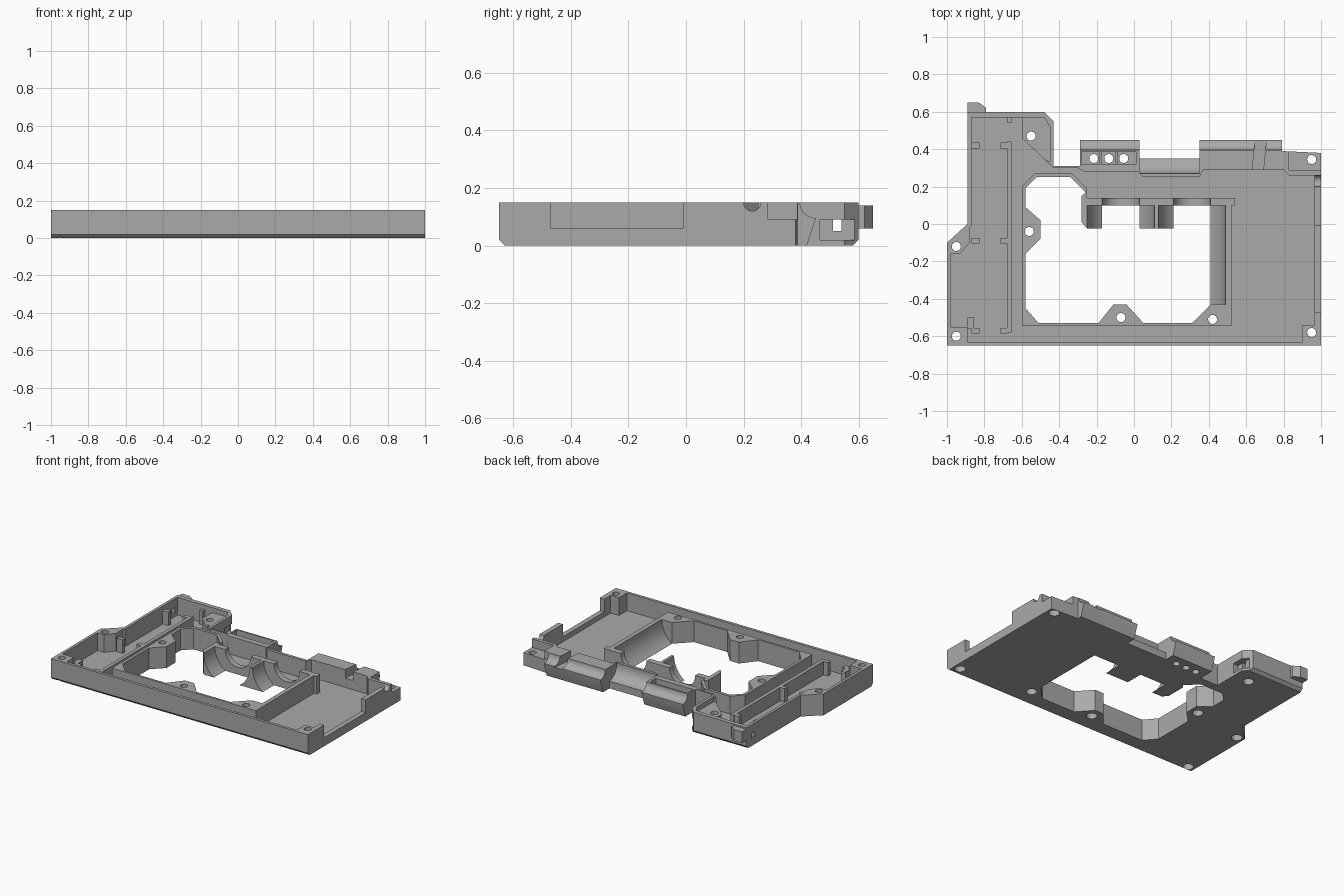
import bpy
import bmesh
from mathutils import Vector

cube = bpy.data.objects.get("Cube")
if cube:
    bpy.data.objects.remove(cube, do_unlink=True)

grey = bpy.data.materials.new("plain_grey")
grey.use_nodes = True
COLOUR = (0.40, 0.40, 0.40, 1)
grey.diffuse_color = COLOUR
grey.node_tree.nodes["Principled BSDF"].inputs["Base Color"].default_value = COLOUR

TOP, FLOOR = 0.15, 0.025


def extrude(name, base, offset):
    """Closed prism from a flat outline pushed along an offset."""
    bm = bmesh.new()
    face = bm.faces.new([bm.verts.new(p) for p in base])
    ext = bmesh.ops.extrude_face_region(bm, geom=[face])
    moved = [g for g in ext["geom"] if isinstance(g, bmesh.types.BMVert)]
    bmesh.ops.translate(bm, verts=moved, vec=Vector(offset))
    bmesh.ops.recalc_face_normals(bm, faces=bm.faces)
    mesh = bpy.data.meshes.new(name)
    bm.to_mesh(mesh)
    bm.free()
    mesh.materials.append(grey)
    ob = bpy.data.objects.new(name, mesh)
    bpy.context.collection.objects.link(ob)
    return ob


def slab(name, pts, z0, z1):
    return extrude(name, [(x, y, z0) for x, y in pts], (0, 0, z1 - z0))


def box(name, x0, x1, y0, y1, z0, z1):
    return slab(name, [(x0, y0), (x1, y0), (x1, y1), (x0, y1)], z0, z1)


def bar(name, profile, x0, x1):
    """Prism along x from a (y, z) profile."""
    return extrude(name, [(x0, y, z) for y, z in profile], (x1 - x0, 0, 0))


def rod(name, centre, radius, length, axis, sides=48):
    bpy.ops.mesh.primitive_cylinder_add(vertices=sides, radius=radius, depth=length, location=centre)
    ob = bpy.context.object
    ob.name = name
    if axis == "X":
        ob.rotation_euler.y = 1.5708
    elif axis == "Y":
        ob.rotation_euler.x = 1.5708
    return ob


def combine(target, other, operation):
    mod = target.modifiers.new(operation.lower(), "BOOLEAN")
    mod.operation, mod.object, mod.solver = operation, other, "EXACT"
    bpy.ops.object.select_all(action="DESELECT")
    bpy.context.view_layer.objects.active = target
    target.select_set(True)
    bpy.ops.object.modifier_apply(modifier=mod.name)
    bpy.data.objects.remove(other, do_unlink=True)


# Solid tray outline
body = slab("tray_body", [
    (-1, -.65), (1, -.65), (1, .38), (.79, .39), (.79, .45), (.35, .45), (.35, .35),
    (.03, .35), (.03, .45), (-.29, .45), (-.29, .31), (-.43, .31), (-.43, .55),
    (-.48, .6), (-.89, .6), (-.89, 0), (-1, -.1)], 0, TOP)


def cut(ob):
    combine(body, ob, "DIFFERENCE")


def add(ob):
    combine(body, ob, "UNION")


# Main cavity inside the outer walls
cut(slab("cavity", [
    (-.98, -.63), (.965, -.63), (.965, .26), (.83, .26), (.8, .29), (.37, .29), (.35, .25),
    (.05, .25), (.02, .28), (-.27, .28), (-.3, .3), (-.43, .3), (-.6, .46), (-.6, .57),
    (-.87, .57), (-.87, -.01), (-.98, -.12)], FLOOR, .3))

# Rim around the opening, and corner screw posts
add(slab("opening_rim", [
    (-.6, -.545), (.52, -.545), (.52, .1), (.54, .1), (.54, .14), (-.25, .14),
    (-.25, .19), (-.33, .27), (-.53, .27), (-.6, .2)], .01, TOP))
add(box("left_front_post", .9, .99, -.64, -.54, .01, TOP))
add(box("right_front_post", -.99, -.89, -.64, -.55, .01, TOP))
add(slab("right_side_post", [(-.99, -.16), (-.93, -.16), (-.88, -.1), (-.88, -.005), (-.99, -.105)], .01, TOP))

# Opening through the floor
cut(slab("opening", [
    (-.58, -.45), (-.51, -.53), (-.19, -.53), (-.11, -.43), (-.04, -.43), (.05, -.53),
    (.31, -.53), (.41, -.43), (.41, .1), (.21, .1), (.21, -.025), (.03, -.025), (.03, .1),
    (-.17, .1), (-.17, -.025), (-.25, -.025), (-.28, .01), (-.28, .15), (-.26, .17),
    (-.34, .25), (-.52, .25), (-.58, .19), (-.58, .09), (-.5, .02), (-.5, -.08), (-.58, -.16)], -.1, .3))

# Round cradles and their smaller end saddles
for x, front in ((-.07, -.1), (.31, -.43)):
    cut(rod("cradle", (x, (front + .1) / 2, TOP), .18, .1 - front, "Y", 64))
    cut(rod("saddle", (x, .12, TOP), .1, .1, "Y"))

# Rear edge: pin groove, undercut, scoop and pocket
cut(rod("pin_groove", (.2, .45, TOP), .054, 1.2, "X"))
cut(bar("undercut", [(.42, -.001), (.45, .09), (.5, .09), (.5, -.001)], -.35, .9))
cut(rod("scoop", (.19, .36, .14), .09, .32, "X", 64))
cut(box("socket_pocket", -.28, .01, .32, .385, .06, .3))
for x in (-.18, -.095):
    add(box("pocket_divider", x - .006, x + .006, .31, .39, .05, .11))
for x in (-.215, -.135, -.055):
    cut(rod("socket_hole", (x, .35, .05), .024, .3, "Z", 24))
cut(slab("cable_exit", [(.63, .27), (.69, .27), (.71, .47), (.65, .47)], .09, .3))

# Left side: side notch, cable groove and lowered corner
cut(box("side_notch", .9, 1.1, -.47, -.01, .06, .3))
cut(rod("cable_groove", (1, .23, TOP), .03, .16, "X", 32))
cut(box("low_corner", .83, 1.1, .285, .5, .09, .3))

# Rear tower: lowered post top, side slot, tab
cut(slab("post_top", [(-.7, .55), (-.7, .4), (-.53, .38), (-.45, .33), (-.45, .52), (-.48, .57), (-.7, .57)], .115, .3))
cut(box("tower_slot", -.47, -.4, .465, .585, .02, .09))
cut(box("tower_window", -1, -.4, .51, .54, .05, .09))
add(slab("tower_tab", [(-.89, .59), (-.79, .59), (-.79, .62), (-.83, .65), (-.89, .65)], .06, .14))

# Chamfers along the lower front and rear edges
cut(bar("front_chamfer", [(-.66, -.01), (-.63, -.01), (-.63, 0), (-.65, .02), (-.66, .02)], -1.1, 1.1))
cut(bar("rear_chamfer", [(.61, -.01), (.58, -.01), (.58, 0), (.6, .02), (.61, .02)], -1.1, -.3))

# Screw holes, wider from below
for x, y in ((.95, .345), (.95, -.58), (-.95, -.6), (-.95, -.12),
             (-.55, .47), (-.56, -.04), (-.07, -.5), (.42, -.51)):
    cut(rod("screw_hole", (x, y, .1), .024, .4, "Z", 24))
    cut(rod("screw_recess", (x, y, 0), .035, .1, "Z", 24))

# Board rail and its clips
box("board_rail", -.68, -.655, -.58, .44, FLOOR, .12)
for y in (-.57, -.09, .42):
    box("inner_clip", -.715, -.68, y - .015, y + .015, FLOOR, .12)
    box("outer_clip", -.87, -.825, y - .015, y + .015, FLOOR, .12)
box("front_clip_stop", -.89, -.855, -.56, -.5, FLOOR, .12)
box("tower_stop", -.68, -.655, .54, .575, FLOOR, .12)

bpy.ops.object.select_all(action="DESELECT")
body.data.materials.clear()
body.data.materials.append(grey)
for poly in body.data.polygons:
    poly.material_index = 0
body.select_set(True)
bpy.context.view_layer.objects.active = body
bpy.ops.object.shade_smooth_by_angle(angle=0.5)
